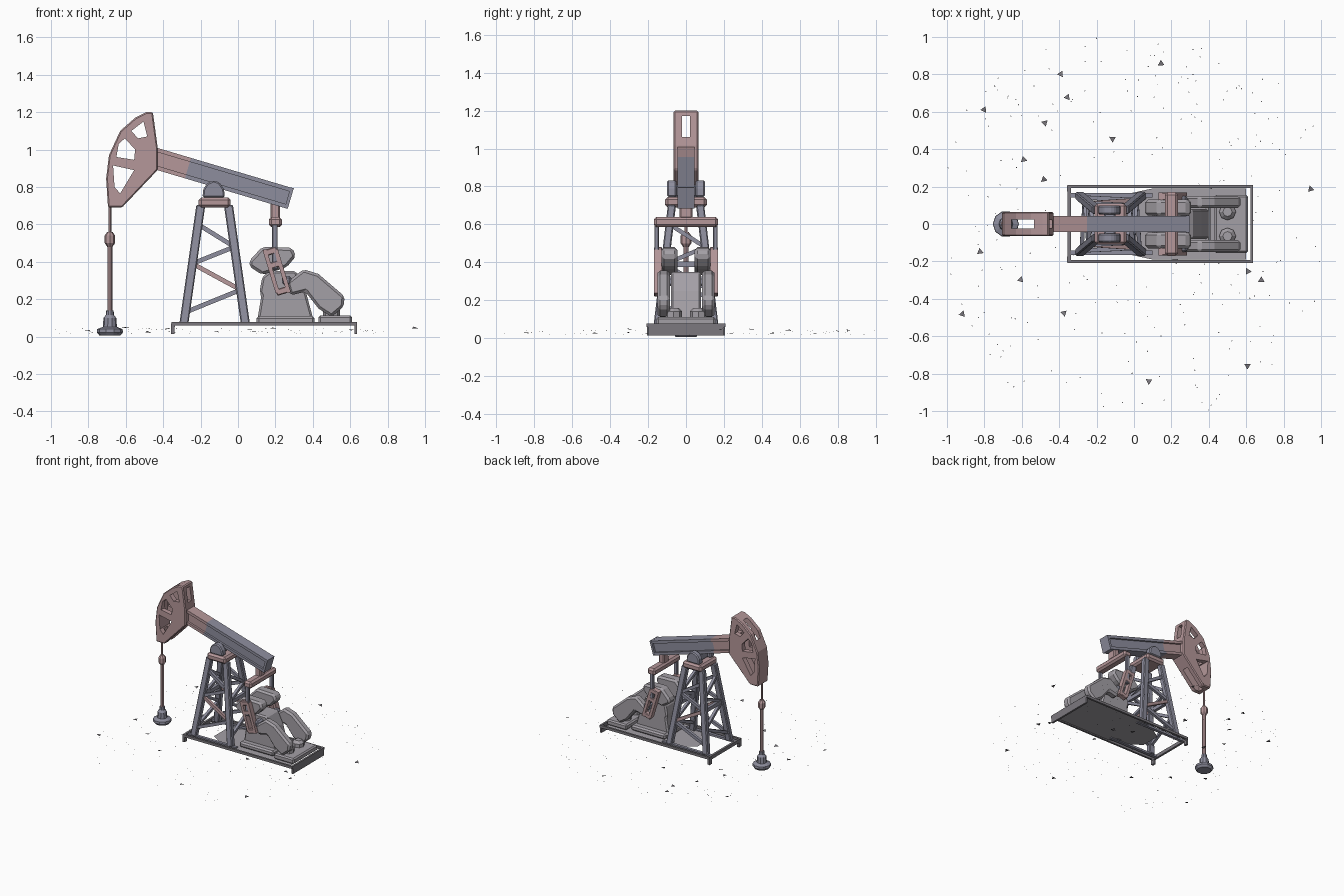
import bpy, bmesh, math, random
from mathutils import Vector

if "Cube" in bpy.data.objects:
    bpy.data.objects.remove(bpy.data.objects["Cube"])

random.seed(4)
COLS = {"steel": (0.27, 0.27, 0.34, 1), "rust": (0.46, 0.31, 0.32, 1),
        "grey": (0.37, 0.35, 0.38, 1), "dark": (0.2, 0.19, 0.21, 1)}
MATS = {}
for k, c in COLS.items():
    MATS[k] = bpy.data.materials.new(k)
    MATS[k].diffuse_color = c


def finish(name, bm, col, bevel=0.0):
    bmesh.ops.recalc_face_normals(bm, faces=bm.faces[:])
    me = bpy.data.meshes.new(name)
    bm.to_mesh(me)
    bm.free()
    ob = bpy.data.objects.new(name, me)
    bpy.context.collection.objects.link(ob)
    if col:
        me.materials.append(MATS[col])
    if bevel:
        m = ob.modifiers.new("bevel", 'BEVEL')
        m.width, m.segments, m.limit_method = bevel, 1, 'ANGLE'
    return ob


def prism(name, pts, y0, y1, col, bevel=0.0):
    """xz outline extruded along y"""
    bm = bmesh.new()
    a = [bm.verts.new((x, y0, z)) for x, z in pts]
    b = [bm.verts.new((x, y1, z)) for x, z in pts]
    bm.faces.new(a)
    bm.faces.new(b)
    n = len(pts)
    for i in range(n):
        j = (i + 1) % n
        bm.faces.new((a[i], a[j], b[j], b[i]))
    return finish(name, bm, col, bevel)


def box(name, x0, x1, y0, y1, z0, z1, col, bevel=0.0):
    return prism(name, [(x0, z0), (x1, z0), (x1, z1), (x0, z1)], y0, y1, col, bevel)


def strut(name, p, q, w, h, col, bevel=0.0, side=(0, 1, 0)):
    """rectangular bar from p to q; w along side, h across it"""
    p, q = Vector(p), Vector(q)
    d = (q - p).normalized()
    s = Vector(side)
    s = (s - d * s.dot(d)).normalized()
    t = d.cross(s)
    bm = bmesh.new()
    rings = [[bm.verts.new(c + s * i * w / 2 + t * j * h / 2)
              for i, j in ((-1, -1), (1, -1), (1, 1), (-1, 1))] for c in (p, q)]
    bm.faces.new(rings[0])
    bm.faces.new(rings[1])
    for i in range(4):
        j = (i + 1) % 4
        bm.faces.new((rings[0][i], rings[0][j], rings[1][j], rings[1][i]))
    return finish(name, bm, col, bevel)


def lathe(name, x, y, prof, col, n=10):
    bm = bmesh.new()
    rings = [[bm.verts.new((x + r * math.cos(i * math.tau / n), y + r * math.sin(i * math.tau / n), z))
              for i in range(n)] for r, z in prof]
    bm.faces.new(rings[0])
    bm.faces.new(rings[-1])
    for a, b in zip(rings, rings[1:]):
        for i in range(n):
            j = (i + 1) % n
            bm.faces.new((a[i], a[j], b[j], b[i]))
    return finish(name, bm, col)


def cut(ob, cutter):
    cutter.hide_render = True
    cutter.hide_set(True)
    m = ob.modifiers.new("cut", 'BOOLEAN')
    m.operation, m.object, m.solver = 'DIFFERENCE', cutter, 'EXACT'


# skid base: rails, end plates, floor
for s, n in ((-1, "front"), (1, "back")):
    box(n + "_rail", -0.355, 0.635, s * 0.2 - 0.008, s * 0.2 + 0.008, 0.058, 0.078, "dark")
    box(n + "_corner_foot", -0.357, -0.34, s * 0.19 - 0.015, s * 0.19 + 0.015, 0.015, 0.07, "dark")
    box(n + "_inner_rail", -0.34, 0.1, s * 0.155 - 0.012, s * 0.155 + 0.012, 0.058, 0.075, "steel")
box("left_end_bar", -0.355, -0.338, -0.2, 0.2, 0.05, 0.078, "dark")
box("right_end_plate", 0.622, 0.637, -0.2, 0.2, 0.015, 0.078, "dark")
bm = bmesh.new()
bm.faces.new([bm.verts.new((x, y, 0.066)) for x, y in
              ((-0.16, -0.08), (-0.04, -0.16), (0.1, -0.19), (0.6, -0.19),
               (0.6, 0.19), (0.1, 0.19), (-0.04, 0.16), (-0.16, 0.08))])
finish("floor_plate", bm, "grey")

# tower: four tapering legs with zigzag bracing
def leg(sx, sy, z):
    t = (z - 0.065) / 0.63
    return Vector((-0.125 + sx * (0.165 - 0.09 * t), sy * (0.15 - 0.075 * t), z))


for sx in (-1, 1):
    for sy in (-1, 1):
        strut("tower_leg", leg(sx, sy, 0.065), leg(sx, sy, 0.7), 0.042, 0.048, "steel", 0.006)
zs = (0.6, 0.48, 0.39, 0.25, 0.13)
for sy in (-1, 1):
    for i in range(4):
        a = -1 if i % 2 == 0 else 1
        strut("side_brace", leg(a, sy, zs[i]), leg(-a, sy, zs[i + 1]), 0.022, 0.024,
              "rust" if i == 2 else "steel")
for sx in (-1, 1):
    for i in range(4):
        a = -1 if i % 2 == 0 else 1
        strut("end_brace", leg(sx, a, zs[i]), leg(sx, -a, zs[i + 1]), 0.022, 0.022, "steel", 0, (1, 0, 0))
    strut("end_crossbar", leg(sx, -1, 0.39), leg(sx, 1, 0.39), 0.025, 0.03, "steel", 0, (1, 0, 0))
box("tower_cap", -0.21, -0.04, -0.11, 0.11, 0.69, 0.745, "rust", 0.014)

# saddle bearing under the walking beam
for s in (-1, 1):
    prism("saddle_bearing", [(-0.19, 0.745), (-0.07, 0.745), (-0.075, 0.79), (-0.1, 0.825),
                             (-0.13, 0.835), (-0.165, 0.82), (-0.185, 0.79)],
          s * 0.05, s * 0.1, "steel", 0.008)
box("saddle_shaft", -0.16, -0.1, -0.09, 0.09, 0.745, 0.81, "steel", 0.008)

# walking beam: I-section, rusty near the head
def beam(name, t0, t1, col):
    a, b = Vector((-0.45, 0, 0.955)), Vector((0.28, 0, 0.738))
    p, q = a.lerp(b, t0), a.lerp(b, t1)
    up = Vector((0.285, 0, 0.958))
    for off, w, h, n in ((0.046, 0.088, 0.022, "_top_flange"), (-0.046, 0.088, 0.022, "_bottom_flange"),
                         (0, 0.056, 0.08, "_web")):
        strut(name + n, p + up * off, q + up * off, w, h, col)


beam("beam_rusty", 0, 0.25, "rust")
beam("beam", 0.25, 0.985, "steel")
strut("beam_end_plate", (0.265, 0, 0.743), (0.282, 0, 0.738), 0.09, 0.115, "steel")

# horse head: spoked quadrant with a central slot
head = prism("horse_head", [(-0.49, 1.2), (-0.455, 1.2), (-0.43, 1.015), (-0.43, 0.89), (-0.62, 0.69),
                            (-0.695, 0.69), (-0.705, 0.845), (-0.69, 0.97), (-0.63, 1.1), (-0.55, 1.17)],
             -0.065, 0.065, "rust", 0.007)
for pts in ([(-0.57, 1.1), (-0.505, 1.15), (-0.485, 1.07), (-0.535, 1.06)],
            [(-0.638, 1.03), (-0.605, 1.06), (-0.55, 1.0), (-0.555, 0.945), (-0.65, 0.96)],
            [(-0.668, 0.915), (-0.555, 0.89), (-0.63, 0.765), (-0.66, 0.8)]):
    cut(head, prism("spoke_opening_cutter", pts, -0.1, 0.1, None))
cut(head, box("slot_cutter", -0.655, -0.5, -0.025, 0.025, 0.6, 1.178, None))
cut(head, box("upper_slot_cutter", -0.72, -0.4, -0.022, 0.022, 1.06, 1.172, None))

# polished rod, clamp and wellhead
X = -0.685
lathe("hanger_rod", X, 0, [(0.008, 0.5), (0.008, 0.72)], "rust", 6)
lathe("rod_clamp", X, 0, [(0.014, 0.48), (0.028, 0.5), (0.028, 0.54), (0.014, 0.56)], "rust", 8)
lathe("polished_rod", X, 0, [(0.014, 0.1), (0.014, 0.49)], "rust", 8)
lathe("wellhead", X, 0, [(0.055, 0.005), (0.07, 0.022), (0.068, 0.04), (0.038, 0.052), (0.034, 0.1),
                         (0.022, 0.115), (0.02, 0.14)], "steel", 10)

# equalizer hung from beam tail, with pitman arms
box("equalizer", 0.165, 0.235, -0.17, 0.17, 0.585, 0.64, "rust", 0.014)
box("equalizer_bearing", 0.175, 0.225, -0.035, 0.035, 0.63, 0.72, "rust", 0.008)
for s, n in ((-1, "front"), (1, "back")):
    box(n + "_pitman_arm", 0.182, 0.212, s * 0.143, s * 0.167, 0.36, 0.6, "steel", 0.004)
    # slotted crank made from two side bars and end blocks
    for dx in (-0.03, 0.03):
        strut(n + "_crank_bar", (0.172 + dx, s * 0.148, 0.465), (0.242 + dx, s * 0.148, 0.235), 0.042, 0.022, "rust")
    for x, z in ((0.174, 0.455), (0.197, 0.385), (0.24, 0.245)):
        strut(n + "_crank_block", (x - 0.035, s * 0.148, z - 0.011), (x + 0.035, s * 0.148, z + 0.011),
              0.042, 0.035, "rust", 0.005)
    prism(n + "_upper_counterweight", [(0.06, 0.405), (0.13, 0.48), (0.29, 0.475), (0.31, 0.43),
                                       (0.26, 0.37), (0.13, 0.33), (0.06, 0.375)],
          s * 0.045, s * 0.13, "grey", 0.016)
    prism(n + "_lower_counterweight", [(0.26, 0.29), (0.35, 0.36), (0.43, 0.335), (0.57, 0.215), (0.565, 0.16),
                                       (0.5, 0.105), (0.43, 0.15), (0.36, 0.24), (0.28, 0.22)],
          s * 0.085, s * 0.15, "grey", 0.014)
    lathe(n + "_motor_mount", 0.5, s * 0.065, [(0.045, 0.1), (0.045, 0.14), (0.025, 0.16)], "grey", 8)
strut("crank_shaft", (0.26, -0.15, 0.3), (0.26, 0.15, 0.3), 0.05, 0.05, "steel", 0.012, (1, 0, 0))

# gearbox housing and motor plinth
prism("gearbox", [(0.1, 0.066), (0.125, 0.22), (0.115, 0.24), (0.13, 0.32), (0.17, 0.35), (0.31, 0.35),
                  (0.36, 0.25), (0.41, 0.066)], -0.08, 0.08, "grey", 0.012)
box("gearbox_plinth", 0.1, 0.41, -0.13, 0.13, 0.066, 0.11, "grey", 0.012)
box("motor_plinth", 0.43, 0.61, -0.155, 0.155, 0.066, 0.112, "grey", 0.01)

# scattered stone chips around the base
bm = bmesh.new()
for i in range(300):
    x, y = random.uniform(-0.98, 0.98), random.uniform(-0.98, 0.98)
    if i < 4:
        x, y = ((-0.993, 0.3), (0.993, -0.2), (0.4, -0.993), (-0.2, 0.993))[i]
    elif math.hypot(x, y) > 1.1:
        continue
    r = 0.02 if i % 14 == 5 else 0.004
    z, a0 = random.uniform(0.015, 0.045), random.uniform(0, 6)
    bm.faces.new([bm.verts.new((x + r * math.cos(a0 + k * 2.1), y + r * math.sin(a0 + k * 2.1),
                                z + random.uniform(0, r * 0.5))) for k in range(3)])
finish("ground_chips", bm, "dark")

for m in bpy.data.materials:
    if m.users and not m.is_grease_pencil:
        m.use_nodes = True
        m.node_tree.nodes["Principled BSDF"].inputs["Base Color"].default_value = m.diffuse_color
